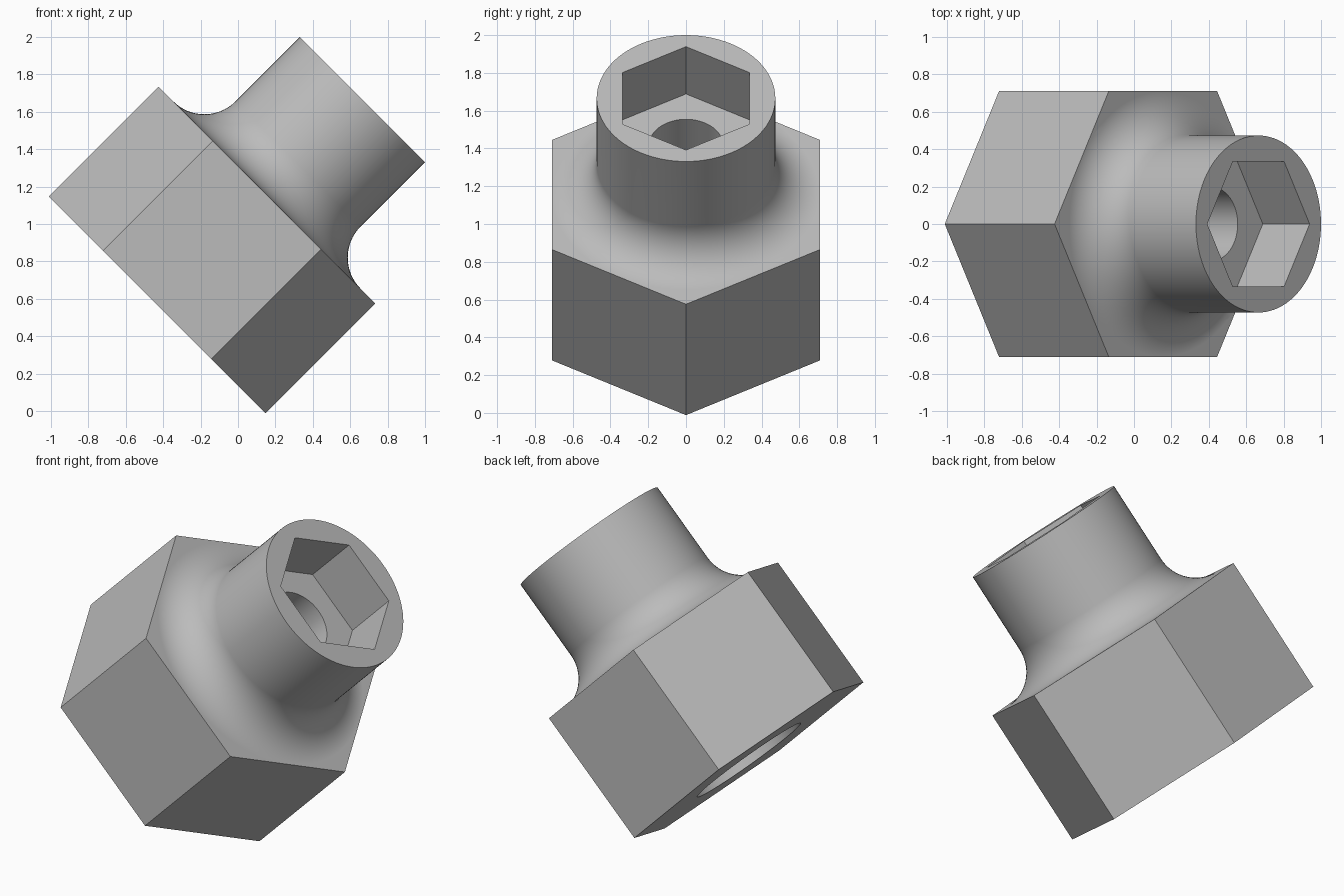
import bpy, bmesh, math
from mathutils import Matrix, Vector

cube = bpy.data.objects.get("Cube")
if cube:
    bpy.data.objects.remove(cube, do_unlink=True)

HEX_FLAT = 0.71       # half width across flats
HEX_HEIGHT = 0.83
TOTAL = 1.552         # full length along the axis
NECK_R = 0.473
SOCKET_FLAT = 0.335
SOCKET_DEPTH = 0.354
HOLE_R = 0.197
BORE_R = 0.357

grey = bpy.data.materials.new("plain grey")
grey.use_nodes = True
colour = (0.5, 0.5, 0.5, 1)
grey.diffuse_color = colour
grey.node_tree.nodes["Principled BSDF"].inputs["Base Color"].default_value = colour


def finish(name, bm):
    bmesh.ops.recalc_face_normals(bm, faces=bm.faces)
    mesh = bpy.data.meshes.new(name)
    bm.to_mesh(mesh)
    bm.free()
    mesh.materials.append(grey)
    obj = bpy.data.objects.new(name, mesh)
    bpy.context.collection.objects.link(obj)
    return obj


def prism(name, radius, z0, z1, sides, rounding=0):
    """Upright prism with a corner on the x axis and optionally rounded sides."""
    bm = bmesh.new()
    bmesh.ops.create_cone(bm, cap_ends=True, segments=sides, radius1=radius,
                          radius2=radius, depth=z1 - z0)
    # turn the first corner onto the x axis
    v = bm.verts[:][0].co
    turn = Matrix.Rotation(-math.atan2(v.y, v.x), 4, 'Z')
    bm.transform(Matrix.Translation((0, 0, (z0 + z1) / 2)) @ turn)
    if rounding:
        upright = [e for e in bm.edges
                   if abs(e.verts[0].co.z - e.verts[1].co.z) > 0.1]
        bmesh.ops.bevel(bm, geom=upright, offset=rounding, segments=6,
                        profile=0.5, affect='EDGES')
    return finish(name, bm)


def lathe(name, profile, steps=96):
    bm = bmesh.new()
    verts = [bm.verts.new((r, 0, z)) for r, z in profile]
    edges = [bm.edges.new(pair) for pair in zip(verts, verts[1:])]
    bmesh.ops.spin(bm, geom=verts + edges, cent=(0, 0, 0), axis=(0, 0, 1),
                   angle=math.tau, steps=steps)
    bmesh.ops.remove_doubles(bm, verts=bm.verts, dist=1e-5)
    return finish(name, bm)


def combine(target, other, operation):
    mod = target.modifiers.new(operation.lower(), 'BOOLEAN')
    mod.object = other
    mod.operation = operation
    mod.solver = 'EXACT'
    bpy.context.view_layer.objects.active = target
    bpy.ops.object.modifier_apply(modifier=mod.name)
    bpy.data.objects.remove(other, do_unlink=True)


# Hexagonal body with rounded corners
to_corner = 1 / math.cos(math.pi / 6)
fitting = prism("hex_socket_fitting", HEX_FLAT * to_corner, 0, HEX_HEIGHT, 6, 0.06)

# Round neck flaring into the body with a concave fillet
flare = HEX_FLAT - 0.002 - NECK_R
profile = [(0, HEX_HEIGHT - 0.1), (NECK_R + flare, HEX_HEIGHT - 0.1)]
for i in range(17):
    a = i / 16 * math.pi / 2
    profile.append((NECK_R + flare * (1 - math.sin(a)),
                    HEX_HEIGHT + flare * (1 - math.cos(a))))
profile += [(NECK_R, TOTAL), (0, TOTAL)]
combine(fitting, lathe("neck", profile), 'UNION')

# Hexagonal socket, through hole and wide bore in the base
socket_floor = TOTAL - SOCKET_DEPTH
combine(fitting, prism("socket", SOCKET_FLAT * to_corner, socket_floor,
                       TOTAL + 0.1, 6), 'DIFFERENCE')
combine(fitting, prism("hole", HOLE_R, HEX_HEIGHT - 0.2, socket_floor + 0.1, 64),
        'DIFFERENCE')
combine(fitting, prism("bore", BORE_R, -0.1, HEX_HEIGHT, 64), 'DIFFERENCE')

# Tilt the axis and smooth the curved faces
fitting.data.transform(Matrix.Translation((-0.432, 0, 0.568))
                       @ Matrix.Rotation(math.pi / 4, 4, 'Y'))
bpy.ops.object.select_all(action='DESELECT')
fitting.select_set(True)
bpy.context.view_layer.objects.active = fitting
bpy.ops.object.shade_smooth_by_angle(angle=math.radians(30))
weighted = fitting.modifiers.new("weighted normals", 'WEIGHTED_NORMAL')
weighted.keep_sharp = True
